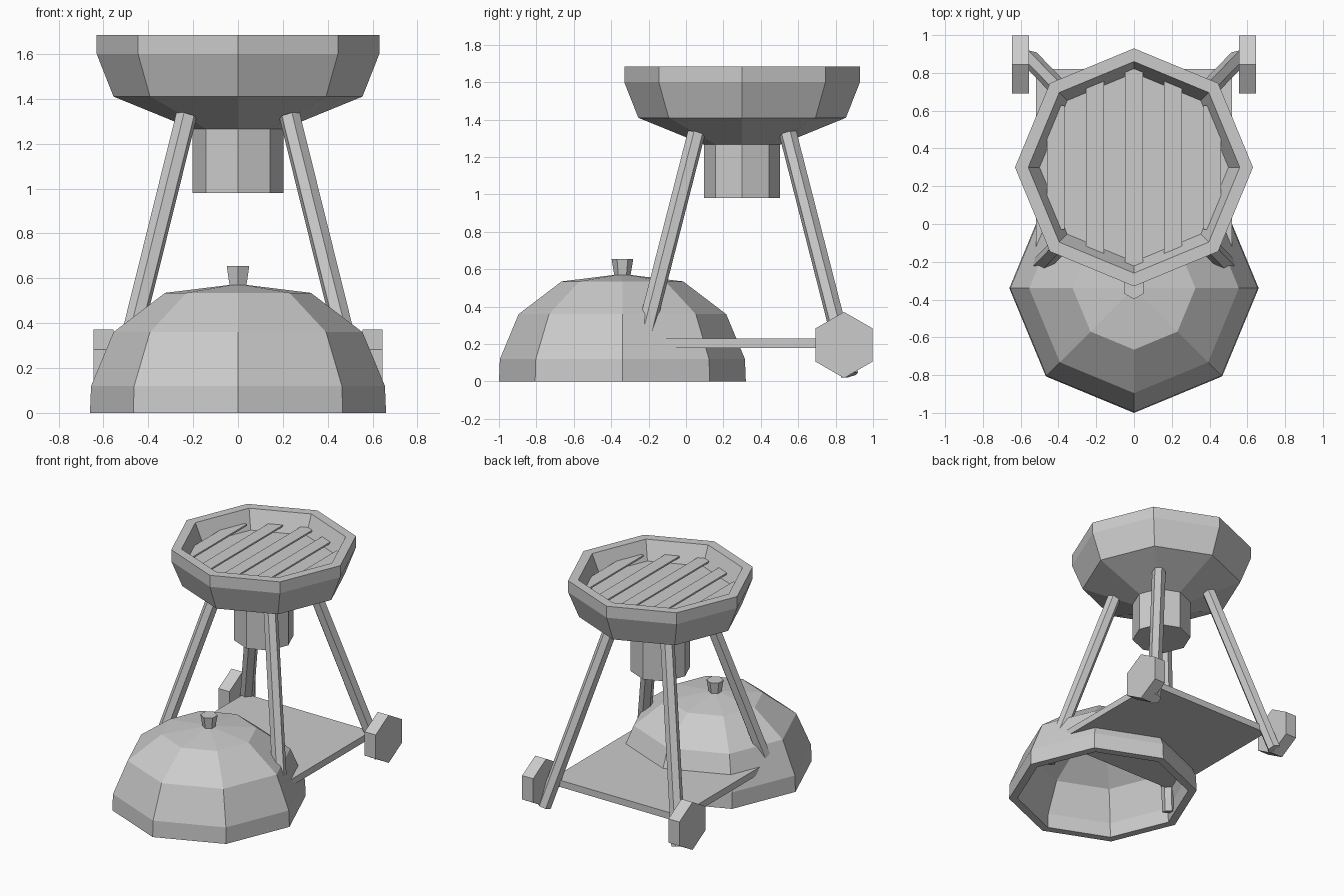
import bpy, bmesh
from math import sin, cos, pi
from mathutils import Vector

cube = bpy.data.objects.get("Cube")
if cube:
    bpy.data.objects.remove(cube, do_unlink=True)

grey = bpy.data.materials.new("light_grey")
grey.use_nodes = True
grey.diffuse_color = (0.6, 0.6, 0.6, 1)
grey.node_tree.nodes["Principled BSDF"].inputs["Base Color"].default_value = (0.6, 0.6, 0.6, 1)


def finish(name, bm):
    mesh = bpy.data.meshes.new(name)
    bm.to_mesh(mesh)
    bm.free()
    mesh.materials.append(grey)
    obj = bpy.data.objects.new(name, mesh)
    bpy.context.collection.objects.link(obj)
    return obj


def lathe(name, y, profile, sides=8):
    """Turn a (radius, height) profile about a vertical axis, one corner facing back."""
    bm = bmesh.new()
    rings = []
    for r, z in profile:
        if r == 0:
            rings.append([bm.verts.new((0, y, z))] * sides)
        else:
            angles = [pi / 2 + 2 * pi * i / sides for i in range(sides)]
            rings.append([bm.verts.new((r * cos(a), y + r * sin(a), z)) for a in angles])
    for low, high in zip(rings, rings[1:]):
        for i in range(sides):
            j = (i + 1) % sides
            corners = [low[i], low[j], high[j], high[i]]
            bm.faces.new(list(dict.fromkeys(corners)))
    return finish(name, bm)


def box(name, lo, hi):
    bm = bmesh.new()
    bmesh.ops.create_cube(bm, size=1)
    lo, hi = Vector(lo), Vector(hi)
    for v in bm.verts:
        v.co = (lo + hi) / 2 + v.co * (hi - lo)
    return finish(name, bm)


def prism(name, start, end, radius, turn=0, sides=6):
    """Straight bar between two points, with the given number of sides."""
    start, end = Vector(start), Vector(end)
    axis = end - start
    u = axis.cross(Vector((0, 0, 1))).normalized()
    w = u.cross(axis).normalized()
    bm = bmesh.new()
    caps = []
    for p in (start, end):
        ring = []
        for i in range(sides):
            a = 2 * pi * i / sides + turn
            ring.append(bm.verts.new(p + radius * (cos(a) * u + sin(a) * w)))
        caps.append(ring)
        bm.faces.new(ring)
    for i in range(sides):
        j = (i + 1) % sides
        bm.faces.new((caps[0][i], caps[0][j], caps[1][j], caps[1][i]))
    bmesh.ops.recalc_face_normals(bm, faces=bm.faces[:])
    return finish(name, bm)


BOWL_Y, LID_Y = 0.3, -0.34

# Removed lid: thick hollow dome standing on the ground, with a six-sided knob
lathe("lid", LID_Y, [(0, 0.53), (0.3, 0.495), (0.505, 0.335), (0.595, 0.11), (0.6, 0),
                     (0.66, 0), (0.655, 0.12), (0.555, 0.36), (0.325, 0.535), (0, 0.575)])
lathe("lid_knob", LID_Y, [(0, 0.56), (0.042, 0.56), (0.058, 0.655), (0, 0.655)], sides=6)

# Bowl with thick rim, and the ash can below it
lathe("bowl", BOWL_Y, [(0, 1.265), (0.2, 1.265), (0.555, 1.41), (0.63, 1.6), (0.63, 1.685),
                       (0.56, 1.685), (0.5, 1.55), (0, 1.55)])
lathe("ash_can", BOWL_Y, [(0, 0.98), (0.203, 0.98), (0.203, 1.268), (0, 1.268)])

# Thin grill slats, trimmed to the octagonal bowl
for i in range(-2, 3):
    x = i * 0.207
    half = min(0.56 - 0.414 * abs(x), (0.55 - abs(x)) * 2.414)
    box("grill_slat", (x - 0.047, BOWL_Y - half, 1.588), (x + 0.047, BOWL_Y + half, 1.6))

# Shelf between the legs
box("shelf", (-0.52, BOWL_Y - 0.52, 0.18), (0.52, BOWL_Y + 0.52, 0.23))

# Splayed six-sided legs, and six-sided wheels at the back
for sx in (-1, 1):
    for sy, part in ((-1, "front_leg"), (1, "back_leg")):
        prism(part, (sx * 0.55, BOWL_Y + sy * 0.575, 0.035),
              (sx * 0.23, BOWL_Y + sy * 0.245, 1.325), 0.048)
    prism("wheel", (sx * 0.555, 0.845, 0.195), (sx * 0.645, 0.845, 0.195), 0.177, turn=pi / 6)
